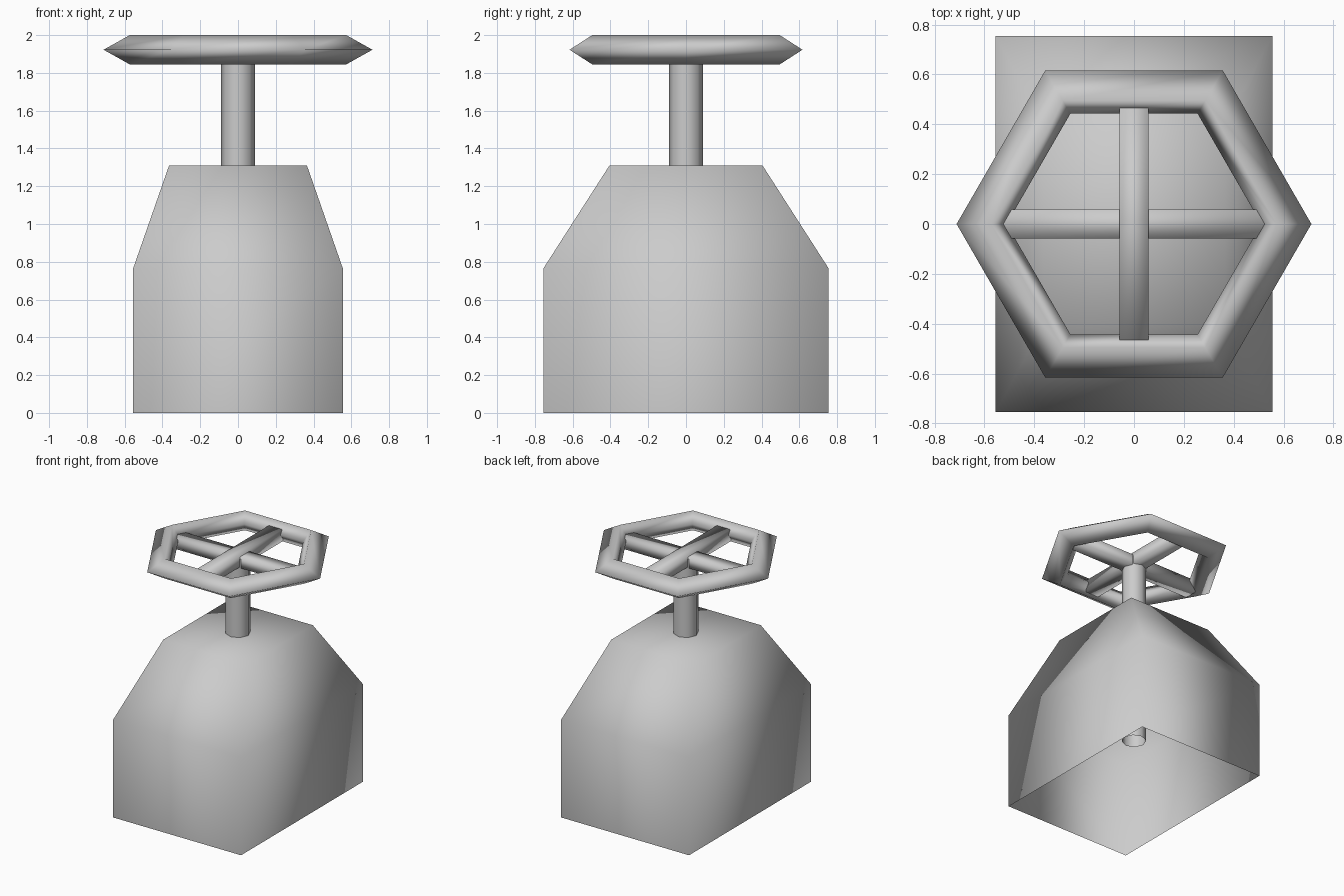
import bpy
import bmesh
from math import cos, sin, pi

cube = bpy.data.objects.get("Cube")
if cube:
    bpy.data.objects.remove(cube, do_unlink=True)

grey = bpy.data.materials.new("plain_grey")
grey.use_nodes = True
grey.diffuse_color = (0.6, 0.6, 0.6, 1)
grey.node_tree.nodes["Principled BSDF"].inputs["Base Color"].default_value = (0.6, 0.6, 0.6, 1)


def finish(name, bm):
    """Turn a bmesh into a smooth-shaded grey object."""
    bmesh.ops.recalc_face_normals(bm, faces=bm.faces)
    for face in bm.faces:
        face.smooth = True
    mesh = bpy.data.meshes.new(name)
    bm.to_mesh(mesh)
    bm.free()
    mesh.materials.append(grey)
    obj = bpy.data.objects.new(name, mesh)
    bpy.context.collection.objects.link(obj)
    return obj


def skin(bm, loops, closed=False):
    """Bridge a list of equally long vertex loops with quads."""
    rings = [[bm.verts.new(p) for p in loop] for loop in loops]
    pairs = list(zip(rings, rings[1:]))
    if closed:
        pairs.append((rings[-1], rings[0]))
    for a, b in pairs:
        n = len(a)
        for i in range(n):
            j = (i + 1) % n
            bm.faces.new((a[i], a[j], b[j], b[i]))
    return rings


def rectangle(hx, hy, z):
    return [(-hx, -hy, z), (hx, -hy, z), (hx, hy, z), (-hx, hy, z)]


def circle(radius, z, sides):
    return [(radius * cos(2 * pi * i / sides), radius * sin(2 * pi * i / sides), z)
            for i in range(sides)]


# Housing: open-bottomed box with tapered shoulders and a flat top
bm = bmesh.new()
rings = skin(bm, [rectangle(0.555, 0.755, 0),
                  rectangle(0.555, 0.755, 0.765),
                  rectangle(0.365, 0.405, 1.31)])
bm.faces.new(rings[-1])
finish("housing", bm)

# Shaft: open tube running from inside the housing up to the wheel
bm = bmesh.new()
skin(bm, [circle(0.089, 0.42, 8), circle(0.089, 1.925, 8)])
finish("shaft", bm)

# Wheel rim: six-sided ring with a pointed outer edge
WHEEL_Z = 1.9225
bm = bmesh.new()
profile = [(0.712, 0), (0.573, 0.0775), (0.511, 0), (0.573, -0.0775)]
skin(bm, [circle(r, WHEEL_Z + dz, 6) for r, dz in profile], closed=True)
finish("wheel_rim", bm)

# Spokes: two crossed bars, one slightly higher than the other
for name, hx, hy, low, high in (("side_spoke", 0.545, 0.058, -0.07, 0.017),
                                ("front_back_spoke", 0.058, 0.475, -0.062, 0.033)):
    bm = bmesh.new()
    rings = skin(bm, [rectangle(hx, hy, WHEEL_Z + low), rectangle(hx, hy, WHEEL_Z + high)])
    for ring in rings:
        bm.faces.new(ring)
    finish(name, bm)
